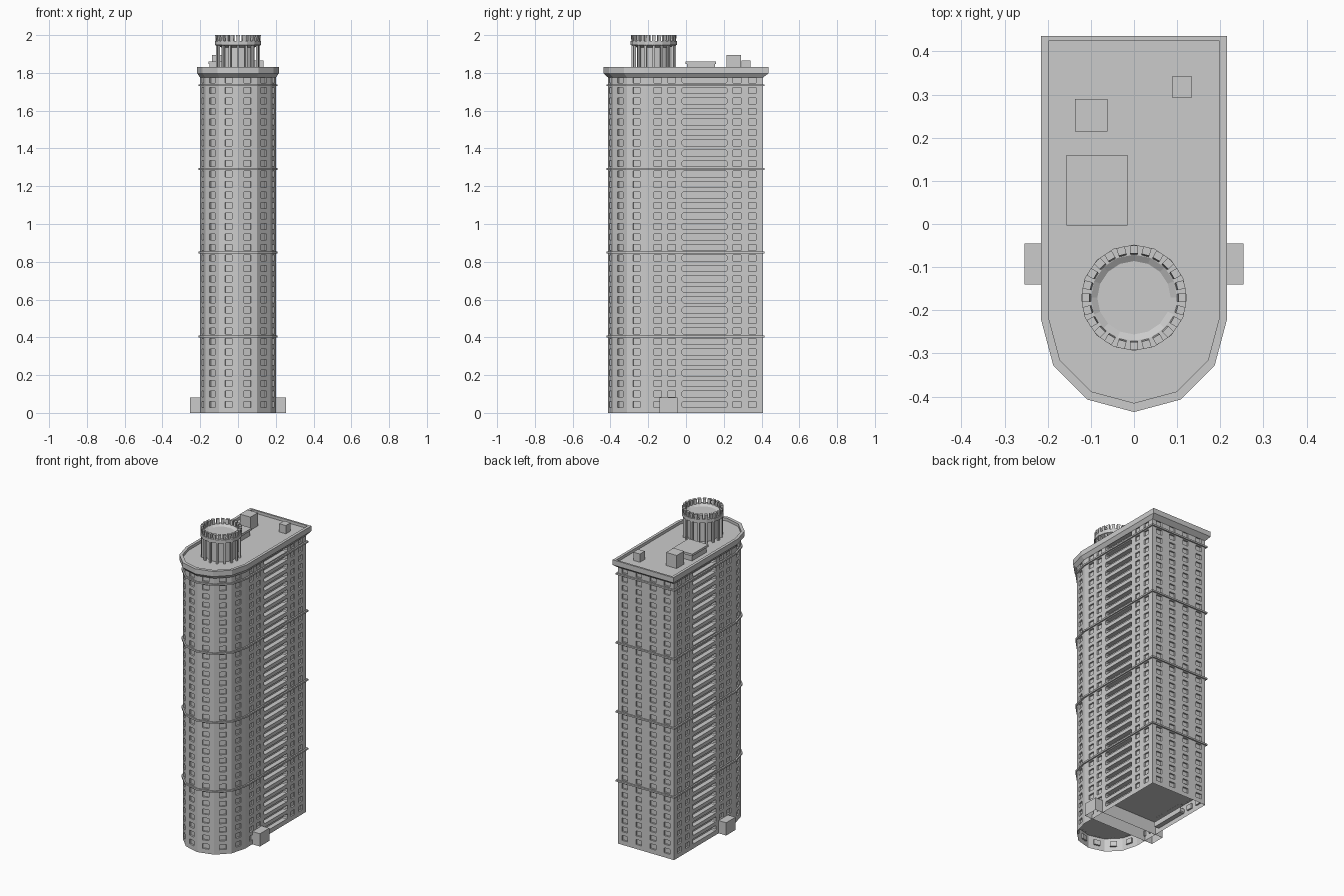
import bpy, bmesh
from math import sin, cos, pi, radians
from mathutils import Vector, Matrix

if "Cube" in bpy.data.objects:
    bpy.data.objects.remove(bpy.data.objects["Cube"])

FLOORS, Z0, STEP, HALF = 32, 0.045, 0.0554, 0.016
TOP = 1.79


def finish(name, bm, fix=True):
    bmesh.ops.remove_doubles(bm, verts=bm.verts, dist=1e-5)
    if fix:
        bmesh.ops.recalc_face_normals(bm, faces=bm.faces)
    me = bpy.data.meshes.new(name)
    bm.to_mesh(me)
    bm.free()
    ob = bpy.data.objects.new(name, me)
    bpy.context.collection.objects.link(ob)
    return ob


def face(bm, pts):
    return bm.faces.new([bm.verts.new(p) for p in pts])


def footprint(r, cy, back):
    """Square back, six-sided half-round front, counter-clockwise."""
    arc = [(r * cos(a), cy + r * sin(a)) for a in [pi + i * pi / 6 for i in range(7)]]
    return [(r, back), (-r, back)] + arc


def loft(name, rings, start=False, end=False, closed=False):
    bm = bmesh.new()
    vs = [[bm.verts.new(p) for p in ring] for ring in rings]
    pairs = list(zip(vs, vs[1:])) + ([(vs[-1], vs[0])] if closed else [])
    n = len(vs[0])
    for a, b in pairs:
        for i in range(n):
            j = (i + 1) % n
            bm.faces.new((a[i], a[j], b[j], b[i]))
    if start:
        bm.faces.new(vs[0][::-1])
    if end:
        bm.faces.new(vs[-1])
    return finish(name, bm)


def at(fp, z):
    return [(x, y, z) for x, y in fp]


def add_box(bm, x0, x1, y0, y1, z0, z1):
    m = Matrix.LocRotScale(Vector(((x0 + x1) / 2, (y0 + y1) / 2, (z0 + z1) / 2)),
                           None, Vector((x1 - x0, y1 - y0, z1 - z0)))
    return bmesh.ops.create_cube(bm, size=1, matrix=m)["verts"]


def box(name, *dims):
    bm = bmesh.new()
    add_box(bm, *dims)
    return finish(name, bm)


def wall(bm, p, q, cells):
    """Wall from p to q; cells are (start, end, depth, corner cut) columns of recesses."""
    p, q = Vector(p), Vector(q)
    length = (q - p).length
    d = (q - p) / length
    out = Vector((d.y, -d.x))

    def P(u, z, depth=0):
        v = p + d * u - out * depth
        return (v.x, v.y, z)

    def quad(u0, u1, z0, z1):
        face(bm, [P(u0, z0), P(u1, z0), P(u1, z1), P(u0, z1)])

    u = 0
    for u0, u1, depth, c in sorted(cells):
        quad(u, u0, 0, TOP)
        z = 0
        for k in range(FLOORS):
            a, b = Z0 + k * STEP - HALF, Z0 + k * STEP + HALF
            quad(u0, u1, z, a)
            loop = [(u0, a), (u1, a), (u1, b), (u0, b)]
            if c:
                for s, t, su, st in ((u0, a, 1, 1), (u1, a, -1, 1), (u1, b, -1, -1), (u0, b, 1, -1)):
                    tri = [P(s, t), P(s + su * c, t), P(s, t + st * c)]
                    face(bm, tri if su * st > 0 else tri[::-1])
                loop = [(u0 + c, a), (u1 - c, a), (u1, a + c), (u1, b - c),
                        (u1 - c, b), (u0 + c, b), (u0, b - c), (u0, a + c)]
            face(bm, [P(s, t, depth) for s, t in loop])
            for (s, t), (s2, t2) in zip(loop, loop[1:] + loop[:1]):
                face(bm, [P(s, t), P(s2, t2), P(s2, t2, depth), P(s, t, depth)])
            z = b
        quad(u0, u1, z, TOP)
        u = u1
    quad(u, length, 0, TOP)


# Tower walls with recessed windows and balcony slots
R, CY, BACK = 0.2, -0.212, 0.407
fp = footprint(R, CY, BACK)
bm = bmesh.new()


def windows(centres):
    return [(c - 0.02, c + 0.02, 0.01, 0) for c in centres]


for i, (p, q) in enumerate(zip(fp, fp[1:] + fp[:1])):
    L = (Vector(q) - Vector(p)).length
    if i == 0:                                   # back
        cells = windows([0.05, 0.15, 0.25, 0.35])
    elif i in (1, len(fp) - 1):                  # long sides
        ys = [-0.15, -0.075, 0.27, 0.35]
        if i == 1:
            cells = windows([BACK - y for y in ys]) + [(BACK - 0.217, BACK + 0.02, 0.03, 0.006)]
        else:
            cells = windows([y - CY for y in ys]) + [(-0.02 - CY, 0.217 - CY, 0.03, 0.006)]
    else:                                        # rounded front
        cells = windows([L / 2])
    wall(bm, p, q, cells)
finish("tower_walls", bm, fix=False)

# Underside ceiling inside the open base
bm = bmesh.new()
face(bm, at(fp, 0.085)[::-1])
finish("base_ceiling", bm, fix=False)

# Thin belt courses
o, i_ = footprint(R + 0.009, CY, BACK + 0.009), footprint(R - 0.002, CY, BACK - 0.002)
for k in range(4):
    z = 0.405 + k * 8 * STEP
    loft("belt_course", [at(i_, z - 0.005), at(o, z - 0.005), at(o, z + 0.005), at(i_, z + 0.005)])

# Cornice, parapet and roof
rim, inner = footprint(0.216, -0.22, 0.436), footprint(0.198, -0.217, 0.424)
loft("cornice_and_roof", [at(fp, 1.775), at(rim, 1.797), at(rim, 1.83),
                          at(inner, 1.83), at(inner, 1.812)], end=True)

# Side entrances: one open-bottomed box through the base
bm = bmesh.new()
add_box(bm, -0.254, 0.254, -0.14, -0.045, 0, 0.082)
bmesh.ops.delete(bm, geom=[f for f in bm.faces if f.calc_center_median().z < 0.01], context='FACES_ONLY')
finish("side_entrances", bm, fix=False)

# Rooftop equipment
box("plant_room", -0.15, -0.022, 0.004, 0.153, 1.81, 1.848)
box("plant_room_lid", -0.157, -0.015, -0.003, 0.16, 1.846, 1.86)
box("stair_house", -0.137, -0.062, 0.215, 0.29, 1.81, 1.896)
box("vent_box", 0.088, 0.135, 0.293, 0.342, 1.81, 1.865)

# Round lantern: drum with flared ring
TY = -0.171
prof = [(0.088, 1.81), (0.088, 1.935), (0.114, 1.945), (0.123, 1.948), (0.123, 1.97),
        (0.1, 1.97), (0.085, 1.96)]
loft("lantern_drum", [[(r * cos(a), TY + r * sin(a), z) for a in [k * pi / 8 for k in range(16)]]
                      for r, z in prof], end=True)

# Posts and crown teeth around the lantern
posts, teeth = bmesh.new(), bmesh.new()
for k in range(16):
    vs = add_box(posts, 0.105, 0.117, -0.006, 0.006, 1.81, 1.95)
    bmesh.ops.rotate(posts, verts=vs, matrix=Matrix.Rotation(k * pi / 8, 3, 'Z'))
for k in range(24):
    vs = add_box(teeth, 0.1, 0.118, -0.008, 0.008, 1.968, 2.0)
    for v in vs:
        if v.co.z > 1.99:
            v.co.x += 0.003
            v.co.y *= 1.2
    bmesh.ops.rotate(teeth, verts=vs, matrix=Matrix.Rotation(radians(15 * k), 3, 'Z'))
for name, b in (("lantern_posts", posts), ("lantern_teeth", teeth)):
    bmesh.ops.translate(b, verts=b.verts, vec=(0, TY, 0))
    finish(name, b)
